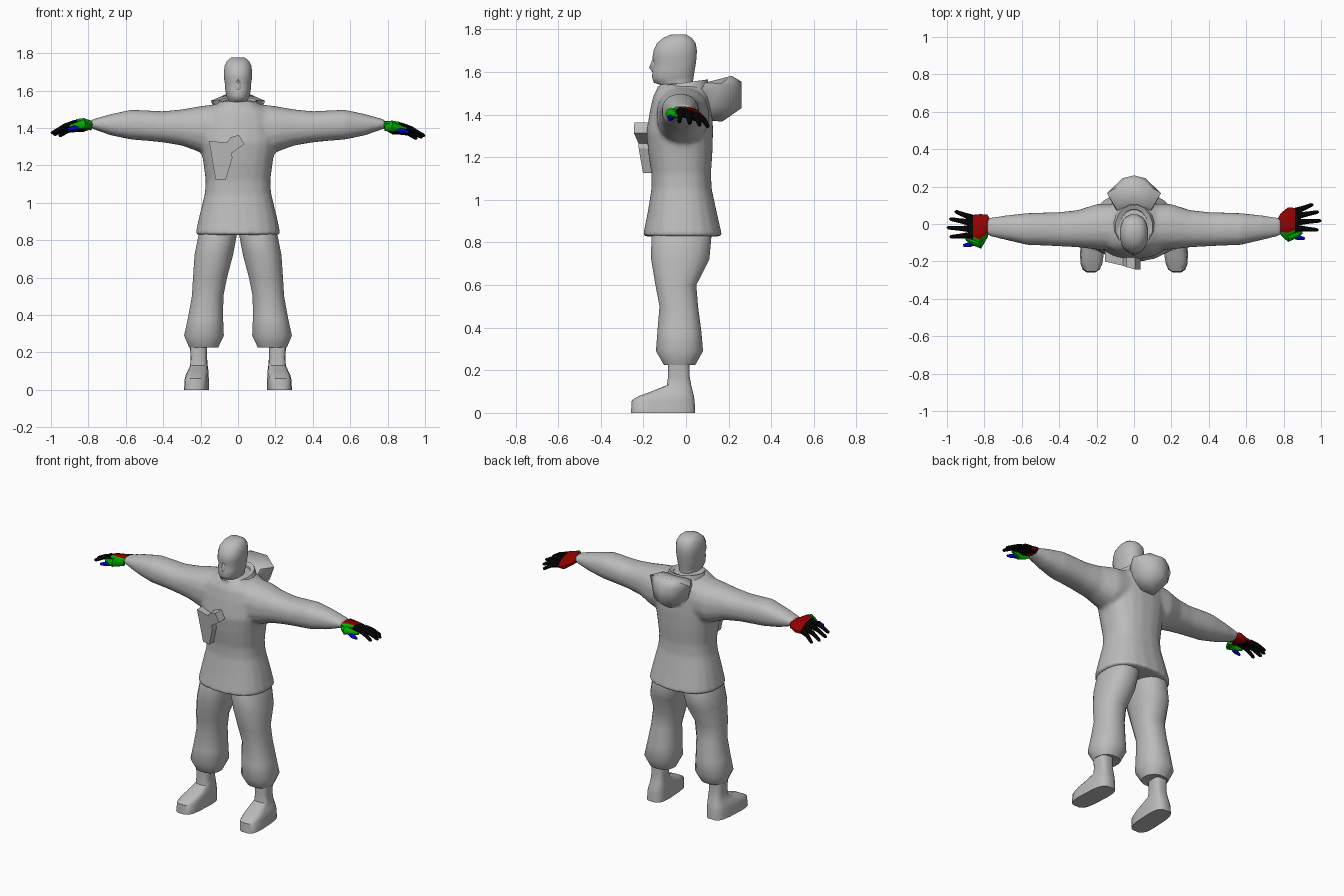
import bpy
import bmesh
from math import cos, sin, pi, radians
from mathutils import Vector

cube = bpy.data.objects.get("Cube")
if cube:
    bpy.data.objects.remove(cube, do_unlink=True)


def material(name, r, g, b):
    m = bpy.data.materials.new(name)
    m.use_nodes = True
    m.diffuse_color = (r, g, b, 1)
    m.node_tree.nodes["Principled BSDF"].inputs["Base Color"].default_value = (r, g, b, 1)
    return m


GREY = material("cloth grey", .5, .5, .5)
RED = material("palm red", .28, 0, 0)
GREEN = material("thumb base green", 0, .42, 0)
BLUE = material("thumb blue", 0, 0, .55)
BLACK = material("finger black", .001, .001, .001)


def finish(bm, name, mats=(GREY,), angle=45, rule=None):
    bmesh.ops.recalc_face_normals(bm, faces=bm.faces[:])
    if rule:
        for f in bm.faces:
            f.material_index = rule(f)
    mesh = bpy.data.meshes.new(name)
    bm.to_mesh(mesh)
    bm.free()
    for m in mats:
        mesh.materials.append(m)
    ob = bpy.data.objects.new(name, mesh)
    bpy.context.collection.objects.link(ob)
    bpy.ops.object.select_all(action='DESELECT')
    ob.select_set(True)
    bpy.context.view_layer.objects.active = ob
    bpy.ops.object.shade_smooth_by_angle(angle=radians(angle))
    return ob


def bridge(bm, rings, caps=True):
    n = len(rings[0])
    for a, b in zip(rings, rings[1:]):
        for i in range(n):
            j = (i + 1) % n
            bm.faces.new((a[i], a[j], b[j], b[i]))
    if caps:
        bm.faces.new(rings[0])
        bm.faces.new(rings[-1])


def loft(name, sections, place, sides=16, power=2.3, caps=True, **kw):
    """Sections hold (station, a_min, a_max, b_min, b_max); place maps to x, y, z."""
    bm = bmesh.new()
    rings = []
    for s, a0, a1, b0, b1 in sections:
        ring = []
        for i in range(sides):
            t = 2 * pi * (i + .5) / sides
            u, v = [abs(k) ** (2 / power) * (1 if k > 0 else -1) for k in (cos(t), sin(t))]
            p = place(s, (a0 + a1 + (a1 - a0) * u) / 2, (b0 + b1 + (b1 - b0) * v) / 2)
            ring.append(bm.verts.new(p))
        rings.append(ring)
    bridge(bm, rings, caps)
    return finish(bm, name, **kw)


def tube(name, path, radii, mat, sides=8):
    bm = bmesh.new()
    pts = [Vector(p) for p in path]
    turn = (pts[-1] - pts[0]).to_track_quat('Z', 'Y')
    rings = [[bm.verts.new(p + turn @ Vector((r * cos(2 * pi * i / sides),
                                             r * sin(2 * pi * i / sides), 0)))
              for i in range(sides)] for p, r in zip(pts, radii)]
    bridge(bm, rings)
    return finish(bm, name, (mat,))


def hull(name, points, angle=30):
    bm = bmesh.new()
    for x, y, z in points:
        for side in ((1, -1) if x else (1,)):
            bm.verts.new((x * side, y, z))
    res = bmesh.ops.convex_hull(bm, input=bm.verts[:])
    junk = [v for v in res["geom_interior"] if isinstance(v, bmesh.types.BMVert)]
    bmesh.ops.delete(bm, geom=junk, context='VERTS')
    return finish(bm, name, angle=angle)


def upright(s, a, b):
    return (a, b, s)


# jacket body: height, half width, front, back
body = [(.828, .23, -.204, .172), (.93, .208, -.183, .148), (1.05, .178, -.163, .122),
        (1.12, .174, -.163, .118), (1.22, .187, -.178, .125), (1.32, .205, -.187, .128),
        (1.42, .2, -.17, .125), (1.485, .18, -.155, .118), (1.525, .12, -.135, .1),
        (1.545, .085, -.12, .08)]
jacket = loft("jacket", [(z, -w, w, f, b) for z, w, f, b in body], upright, sides=20, power=2.4)

# tilted collar, higher at the nape
loft("collar", [(1.5, -.125, .125, -.15, .11), (1.548, -.1, .1, -.135, .105),
                (1.54, -.075, .075, -.11, .08), (1.5, -.07, .07, -.1, .07)],
     lambda s, a, b: (a, b, s + .14 * (b + .02)), power=2, caps=False)

# hood resting on the back
hull("hood", [(.085, .055, 1.49), (.1, .09, 1.55), (.145, .165, 1.545), (.06, .215, 1.582),
              (0, .26, 1.555), (.06, .245, 1.53), (0, .26, 1.43), (.08, .215, 1.43),
              (0, .17, 1.367), (.05, .11, 1.372), (.1, .12, 1.44)], angle=55)

# head with chin and nose
head = [(1.48, .058, -.105, .03), (1.535, .058, -.11, .032), (1.55, .054, -.153, .034),
        (1.575, .064, -.161, .037), (1.61, .07, -.159, .043), (1.64, .072, -.151, .048),
        (1.665, .076, -.16, .051), (1.7, .077, -.154, .053), (1.735, .072, -.138, .047),
        (1.76, .058, -.108, .028), (1.776, .038, -.07, 0)]
loft("head", [(z, -w, w, f, b) for z, w, f, b in head], upright, power=2.3, angle=60)
hull("nose", [(0, -.157, 1.66), (0, -.173, 1.62), (.02, -.154, 1.607), (.014, -.148, 1.645),
              (0, -.157, 1.598)], angle=80)

# chest patch, a thick slanted plate
outline = [(-.155, 1.33), (-.06, 1.322), (-.04, 1.35), (.005, 1.363), (.035, 1.313),
           (-.035, 1.265), (-.03, 1.24), (-.065, 1.125), (-.12, 1.125)]
bm = bmesh.new()
front = bm.faces.new([bm.verts.new((x, -.238 - .24 * x + .1 * (1.33 - z), z))
                      for x, z in outline])
deep = bmesh.ops.extrude_face_region(bm, geom=[front], use_keep_orig=True)
bmesh.ops.translate(bm, vec=(0, .065, 0),
                    verts=[g for g in deep["geom"] if isinstance(g, bmesh.types.BMVert)])
finish(bm, "chest_patch", angle=20)

# sleeve: distance out, front, back, bottom, top
sleeve = [(0, -.13, .1, 1.3, 1.53), (.12, -.14, .11, 1.27, 1.528), (.2, -.138, .108, 1.268, 1.518),
          (.3, -.125, .075, 1.305, 1.5), (.4, -.12, .064, 1.322, 1.49),
          (.48, -.116, .062, 1.33, 1.494), (.57, -.113, .059, 1.337, 1.498),
          (.68, -.087, .047, 1.36, 1.475), (.787, -.062, .032, 1.398, 1.444)]
# trouser leg: height, inner, outer, front, back
trouser = [(.92, .0, .17, -.13, .09), (.83, .004, .212, -.165, .122), (.72, .025, .234, -.166, .112),
           (.6, .057, .242, -.145, .05), (.5, .077, .248, -.126, .058), (.38, .078, .27, -.136, .074),
           (.29, .074, .29, -.143, .082), (.225, .105, .262, -.105, .045), (.23, .13, .24, -.08, .02)]
# shoe and ankle: height, inner, outer, front, back
shoe = [(.25, .142, .235, -.085, .018), (.17, .143, .23, -.085, .018), (.13, .14, .233, -.09, .025),
        (.1, .135, .243, -.165, .033), (.08, .133, .252, -.22, .038), (.06, .132, .256, -.256, .042),
        (0, .132, .26, -.26, .045)]
# finger: base y, tip x, tip y, tip z
fingers = {"index": (-.022, .985, -.032, 1.365), "middle": (.01, 1.0, .018, 1.358),
           "ring": (.042, .987, .065, 1.35), "little": (.068, .957, .105, 1.343)}


def palm_colour(face):
    """0 red back, 1 green thumb side, 2 black knuckles and underside."""
    c = face.calc_center_median()
    if abs(c.x) > .872 or (face.normal.z < -.3 and abs(c.x) > .83 and c.y > -.04):
        return 2
    return 1 if face.normal.y < -.35 else 0


for side, label in ((1, "left"), (-1, "right")):
    dy, dz = (0, 0) if side > 0 else (-.037, .014)

    def hand(x, y, z):
        # the hand rolls down towards the little finger
        k = min(1, max(0, (x - .775) / .05))
        return (side * x, y + dy * k, z + k * (dz - .33 * max(y, -.03)))

    arm = loft(label + "_sleeve", sleeve, lambda s, a, b: (side * s, a, b))
    jacket.select_set(True)
    bpy.context.view_layer.objects.active = jacket
    bpy.ops.object.join()

    loft(label + "_trouser_leg", trouser, lambda s, a, b: (side * a, b, s))
    loft(label + "_shoe", shoe, lambda s, a, b: (side * (a + .021 - .05 * b), b, s),
         power=3.4, angle=40)

    loft(label + "_palm", [(.765, -.045, .02, 1.405, 1.436), (.785, -.058, .06, 1.392, 1.436),
                           (.825, -.066, .092, 1.382, 1.436), (.86, -.05, .088, 1.382, 1.43),
                           (.885, -.035, .08, 1.388, 1.418)], hand, sides=12,
         mats=(RED, GREEN, BLACK), rule=palm_colour)
    tube(label + "_thumb_base", [hand(.785, -.042, 1.4), hand(.825, -.07, 1.395),
                                 hand(.858, -.062, 1.39), hand(.9, -.045, 1.385)],
         (.018, .026, .019, .008), GREEN)
    tube(label + "_thumb", [hand(.85, -.066, 1.378), hand(.88, -.073, 1.374),
                            hand(.912, -.078, 1.367)], (.011, .014, .007), BLUE)
    for name, (y, tx, ty, tz) in fingers.items():
        base = Vector(hand(.864, y, 1.405))
        tip = Vector((side * tx, ty + dy, tz + dz))
        knuckle = base.lerp(tip, .5) + Vector((0, 0, .009))
        tube(f"{label}_{name}_finger", [base, knuckle, base.lerp(tip, .93), tip],
             (.019, .013, .01, .005), BLACK)

# blend the body and sleeves into one smooth garment
blend = jacket.modifiers.new("blend", 'REMESH')
blend.mode = 'VOXEL'
blend.voxel_size = .011
blend.use_smooth_shade = True
soften = jacket.modifiers.new("soften", 'SMOOTH')
soften.factor = .5
soften.iterations = 8
